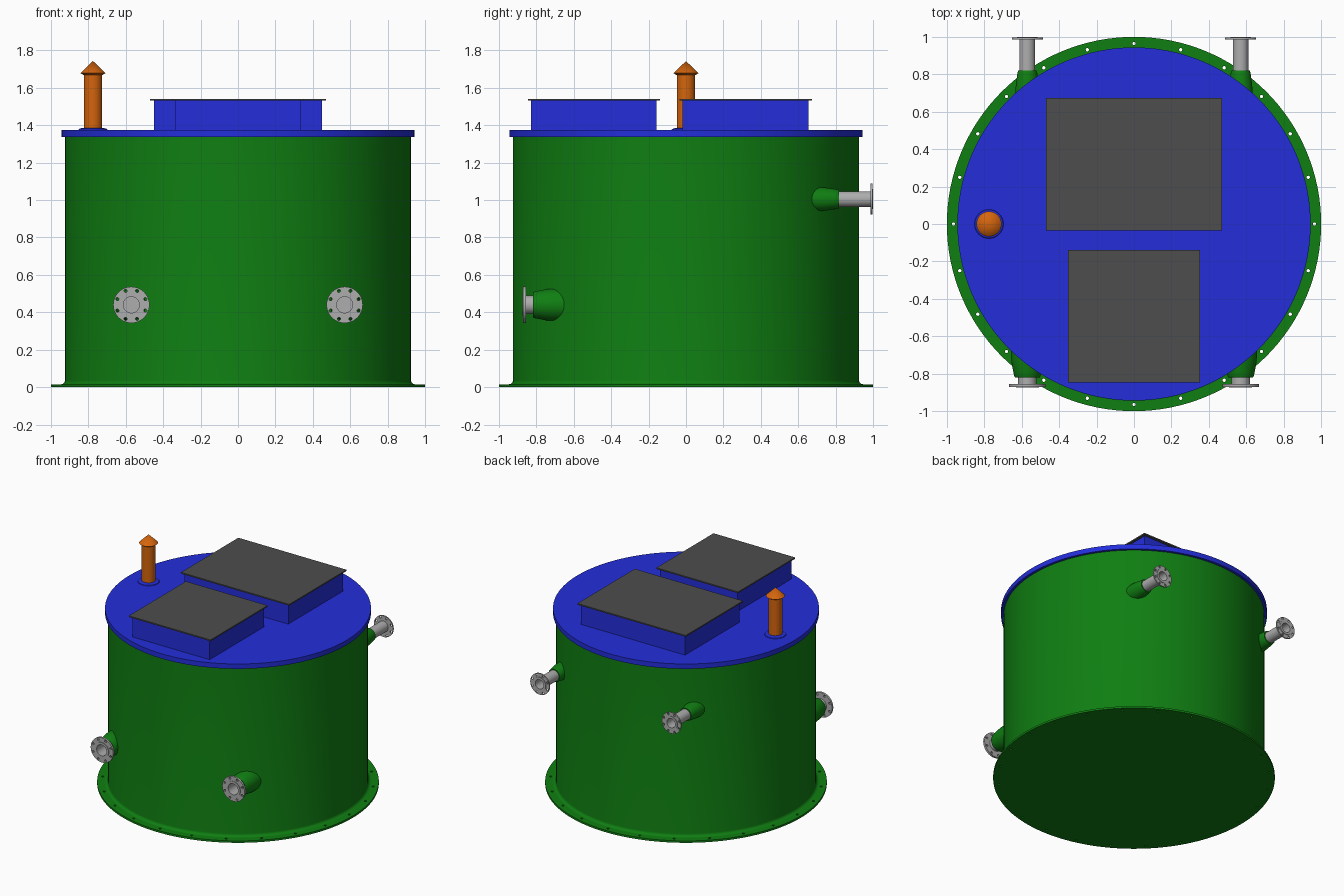
import bpy, bmesh, math
from mathutils import Vector, Matrix

if "Cube" in bpy.data.objects:
    bpy.data.objects.remove(bpy.data.objects["Cube"])


def material(name, rgb):
    m = bpy.data.materials.new(name)
    m.diffuse_color = (*rgb, 1)
    m.use_nodes = True
    m.node_tree.nodes["Principled BSDF"].inputs["Base Color"].default_value = m.diffuse_color
    return m


GREEN = material("tank green", (0.005, 0.21, 0.006))
BLUE = material("lid blue", (0.017, 0.027, 0.70))
DARK = material("hatch dark grey", (0.075, 0.075, 0.075))
ORANGE = material("vent orange", (0.66, 0.13, 0.004))
STEEL = material("pipe grey", (0.42, 0.42, 0.42))


def finish(name, bm, mat, loc=(0, 0, 0), rot_x=0.0, smooth=True):
    bmesh.ops.recalc_face_normals(bm, faces=bm.faces)
    bm.transform(Matrix.Translation(loc) @ Matrix.Rotation(rot_x, 4, 'X'))
    me = bpy.data.meshes.new(name)
    bm.to_mesh(me)
    bm.free()
    ob = bpy.data.objects.new(name, me)
    bpy.context.collection.objects.link(ob)
    me.materials.append(mat)
    if smooth:
        select(ob)
        bpy.ops.object.shade_smooth_by_angle(angle=math.radians(30))
    return ob


def select(ob):
    bpy.ops.object.select_all(action='DESELECT')
    ob.select_set(True)
    bpy.context.view_layer.objects.active = ob


def lathe(name, profile, mat, segs=48, loc=(0, 0, 0), rot_x=0.0, holes=None):
    """Revolve (radius, height) points; holes = (count, ring radius, hole radius, low, high, phase)."""
    bm = bmesh.new()
    vs = [bm.verts.new((r, 0, z)) for r, z in profile]
    es = [bm.edges.new(p) for p in zip(vs, vs[1:])]
    bmesh.ops.spin(bm, geom=vs + es, cent=(0, 0, 0), axis=(0, 0, 1),
                   angle=2 * math.pi, steps=segs, use_duplicate=False)
    bmesh.ops.remove_doubles(bm, verts=bm.verts, dist=1e-5)
    ob = finish(name, bm, mat, loc, rot_x, smooth=holes is None)
    if holes:
        n, ring, rad, lo, hi, phase = holes
        cut = bmesh.new()
        for i in range(n):
            a = 2 * math.pi * i / n + phase
            pos = Vector((ring * math.cos(a), ring * math.sin(a), (lo + hi) / 2))
            bmesh.ops.create_cone(cut, cap_ends=True, segments=12, radius1=rad, radius2=rad,
                                  depth=hi - lo, matrix=Matrix.Translation(pos))
        cutter = finish("hole_cutter", cut, mat, loc, rot_x, smooth=False)
        cutter.hide_render = True
        mod = ob.modifiers.new("holes", 'BOOLEAN')
        mod.object, mod.operation, mod.solver = cutter, 'DIFFERENCE', 'EXACT'
        select(ob)
        bpy.ops.object.modifier_apply(modifier=mod.name)
        bpy.data.objects.remove(cutter)
        select(ob)
        bpy.ops.object.shade_smooth_by_angle(angle=math.radians(30))
    return ob


def box(name, x0, x1, y0, y1, z0, z1, mat):
    bm = bmesh.new()
    bmesh.ops.create_cube(bm, size=1, matrix=Matrix.Translation(
        ((x0 + x1) / 2, (y0 + y1) / 2, (z0 + z1) / 2)) @ Matrix.Diagonal((x1 - x0, y1 - y0, z1 - z0, 1)))
    return finish(name, bm, mat, smooth=False)


# Tank shell with filleted foot
fillet = [(0.947 - 0.022 * math.sin(a), 0.037 - 0.022 * math.cos(a))
          for a in (math.pi / 2 * i / 6 for i in range(7))]
lathe("tank_shell", [(0.90, 0.005), (0.90, 0.015)] + fillet + [(0.925, 1.345), (0, 1.345), (0, 0.005), (0.90, 0.005)],
      GREEN, 128)
# Base plate with anchor bolt holes
lathe("base_flange", [(0, 0), (1.0, 0), (1.0, 0.015), (0, 0.015)], GREEN, 128,
      holes=(24, 0.964, 0.009, -0.02, 0.04, 0))

# Lid
lathe("tank_lid", [(0, 1.337), (0.944, 1.337), (0.944, 1.375), (0, 1.375)], BLUE, 128)

# Hatches: blue curb with dark cover plate
for name, hx, y0, y1 in (("front_hatch", 0.335, -0.83, -0.158), ("rear_hatch", 0.45, -0.02, 0.655)):
    box(name + "_curb", -hx, hx, y0, y1, 1.37, 1.531, BLUE)
    box(name + "_cover", -hx - 0.019, hx + 0.019, y0 - 0.016, y1 + 0.019, 1.531, 1.541, DARK)

# Vent pipe, collar and conical cap
VENT = (-0.775, 0, 0)
lathe("vent_collar", [(0, 1.37), (0.08, 1.37), (0.075, 1.38), (0.055, 1.386), (0, 1.386)], BLUE, 40, VENT)
lathe("vent_pipe", [(0, 1.37), (0.049, 1.37), (0.049, 1.68), (0, 1.68)], ORANGE, 40, VENT)
lathe("vent_cap", [(0, 1.668), (0.05, 1.668), (0.067, 1.678), (0, 1.743)], ORANGE, 40, VENT)


# Nozzle: hollow pipe with drilled flange, set in a flared green sleeve
def nozzle(name, x, z, rot, end, plate, pipe, flange, sleeve):
    bore = pipe - 0.006
    face = pipe + 0.012
    lathe(name + "_pipe", [(0, 0.775), (bore, 0.775), (bore, end), (face, end), (face, end - 0.004),
                           (flange, end - 0.004), (flange, end - plate), (pipe, end - plate),
                           (pipe, 0.65), (0, 0.65), (0, 0.775)], STEEL, 40, (x, 0, z), rot,
          holes=(8, (face + flange) / 2 + 0.002, 0.0085, end - plate - 0.01, end + 0.01, math.pi / 8))
    s = sleeve
    lathe(name + "_sleeve", [(0, 0.6), (s, 0.6), (s, 0.71), (s * 0.95, 0.75), (s * 0.87, 0.785),
                             (s * 0.82, 0.81), (s * 0.77, 0.819), (0, 0.819)], GREEN, 40, (x, 0, z), rot)


# Keep the sleeve fill behind the open bore, then place all four nozzles
for side, x in (("left", -0.57), ("right", 0.57)):
    nozzle("front_" + side, x, 0.44, math.pi / 2, 0.875, 0.02, 0.049, 0.097, 0.087)
    nozzle("rear_" + side, x, 1.005, -math.pi / 2, 1.0, 0.014, 0.042, 0.083, 0.064)

# Open the sleeves so each pipe bore stays clear
for ob in [o for o in bpy.data.objects if o.name.endswith("_sleeve")]:
    bm = bmesh.new()
    bm.from_mesh(ob.data)
    tip = max(abs(v.co.y) for v in bm.verts)
    bmesh.ops.delete(bm, geom=[f for f in bm.faces if all(abs(abs(v.co.y) - tip) < 1e-4 for v in f.verts)],
                     context='FACES')
    rim = [e for e in bm.edges if e.is_boundary and all(abs(abs(v.co.y) - tip) < 1e-4 for v in e.verts)]
    r_pipe = 0.048 if "front" in ob.name else 0.041
    centre = sum((v.co for e in rim for v in e.verts), Vector()) / (2 * len(rim))
    ring = bmesh.ops.extrude_edge_only(bm, edges=rim)["geom"]
    for v in (g for g in ring if isinstance(g, bmesh.types.BMVert)):
        v.co = centre + (v.co - centre).normalized() * r_pipe
    bmesh.ops.recalc_face_normals(bm, faces=bm.faces)
    bm.to_mesh(ob.data)
    bm.free()
